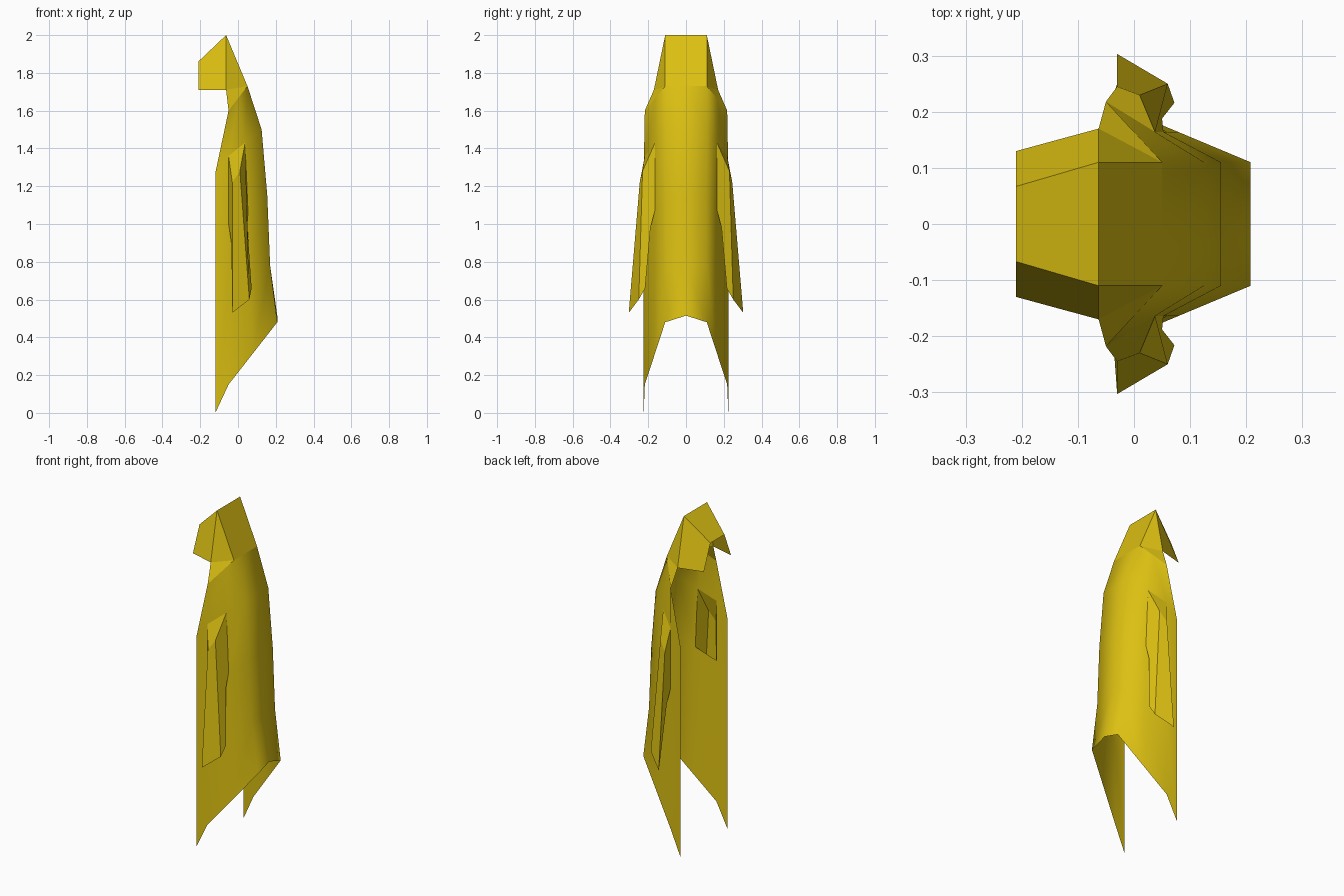
import bpy
import bmesh
from mathutils import Vector

cube = bpy.data.objects.get("Cube")
if cube:
    bpy.data.objects.remove(cube, do_unlink=True)

# One cloth colour
cloth = bpy.data.materials.new("yellow_cloth")
cloth.use_nodes = True
colour = (0.72, 0.53, 0.006, 1)
cloth.diffuse_color = colour
bsdf = cloth.node_tree.nodes["Principled BSDF"]
bsdf.inputs["Base Color"].default_value = colour
bsdf.inputs["Roughness"].default_value = 0.8


def make_half(name, points, faces, inside, smooth=False):
    """Build the +y half from named points, face it outward and mirror it."""
    bm = bmesh.new()
    verts = {key: bm.verts.new(p) for key, p in points.items()}
    for face in faces:
        bm.faces.new([verts[key] for key in face])
    bmesh.ops.recalc_face_normals(bm, faces=bm.faces)
    inside = Vector(inside)
    outward = sum(f.normal.dot(f.calc_center_median() - inside) * f.calc_area()
                  for f in bm.faces)
    if outward < 0:
        bmesh.ops.reverse_faces(bm, faces=bm.faces)
    for f in bm.faces:
        f.smooth = smooth
    mesh = bpy.data.meshes.new(name)
    bm.to_mesh(mesh)
    bm.free()
    mesh.materials.append(cloth)
    obj = bpy.data.objects.new(name, mesh)
    bpy.context.collection.objects.link(obj)
    mirror = obj.modifiers.new("mirror", 'MIRROR')
    mirror.use_axis = (False, True, False)
    mirror.use_clip = True
    return obj


# Cloak: rows from hem to collar, heights of edge, side, back corner and middle
rows = [  # edge z, side z, corner z, middle z, back x
    (0.0, 0.15, 0.48, 0.515, 0.208),
    (0.55, 0.62, 0.78, 0.78, 0.17),
    (0.95, 1.0, 1.15, 1.15, 0.155),
    (1.27, 1.36, 1.5, 1.5, 0.125),
    (None, 1.6, 1.73, 1.73, 0.05),
]
cloak = {}
for i, (edge, side, corner, middle, back) in enumerate(rows):
    if edge is not None:
        cloak["edge", i] = Vector((-0.12, 0.224, edge))
    cloak["side", i] = Vector((-0.05, 0.218, side))
    cloak["corner", i] = Vector((back, 0.11, corner))
    cloak["flank", i] = (cloak["side", i] + cloak["corner", i]) / 2
    cloak["middle", i] = Vector((back, 0, middle))

columns = ["edge", "side", "flank", "corner", "middle"]
faces = []
for i in range(len(rows) - 1):
    for a, b in zip(columns, columns[1:]):
        if a == "side" and i == 2:
            continue  # armhole
        face = [(a, i), (b, i), (b, i + 1), (a, i + 1)]
        faces.append([key for key in face if key in cloak])
make_half("cloak_body", cloak, faces, (-0.1, 0, 0.9), smooth=True)

# Hood with an open peak
hood = {
    "crown": (-0.063, 0.11, 2.0), "crown_mid": (-0.063, 0, 2.0),
    "nape": cloak["corner", 4], "nape_mid": cloak["middle", 4],
    "shoulder": cloak["side", 4], "collar_mid": cloak["flank", 4],
    "cheek": (-0.063, 0.17, 1.71),
    "brow": (-0.21, 0.067, 1.86), "brow_mid": (-0.21, 0, 1.86),
    "jaw": (-0.21, 0.13, 1.71),
}
make_half("hood", hood, [
    ("crown", "crown_mid", "nape_mid", "nape"),
    ("crown", "nape", "cheek"),
    ("cheek", "nape", "collar_mid", "shoulder"),
    ("crown", "cheek", "jaw", "brow"),
    ("crown", "brow", "brow_mid", "crown_mid"),
], (-0.08, 0, 1.78))

# Hanging sleeves, joined to the armholes and open at the cuff
sleeve = {
    "top_front": cloak["side", 3], "top_back": cloak["flank", 3],
    "pit_front": cloak["side", 2], "pit_back": cloak["flank", 2],
    "arm_front": (-0.03, 0.245, 1.22), "arm_back": (0.01, 0.23, 1.28),
    "under_front": (-0.035, 0.235, 0.9), "under_back": (0.05, 0.188, 0.98),
    "cuff_tip": (-0.03, 0.303, 0.53), "cuff_outer": (0.06, 0.25, 0.6),
    "cuff_back": (0.072, 0.216, 0.66), "cuff_inner": (-0.02, 0.28, 0.56),
}
make_half("sleeves", sleeve, [
    ("top_front", "top_back", "arm_back", "arm_front"),
    ("arm_front", "arm_back", "cuff_outer", "cuff_tip"),
    ("arm_back", "top_back", "pit_back", "under_back", "cuff_back", "cuff_outer"),
    ("top_front", "arm_front", "cuff_tip", "cuff_inner", "under_front", "pit_front"),
    ("pit_front", "under_front", "under_back", "pit_back"),
    ("under_front", "cuff_inner", "cuff_back", "under_back"),
], (0.01, 0.235, 0.95))
